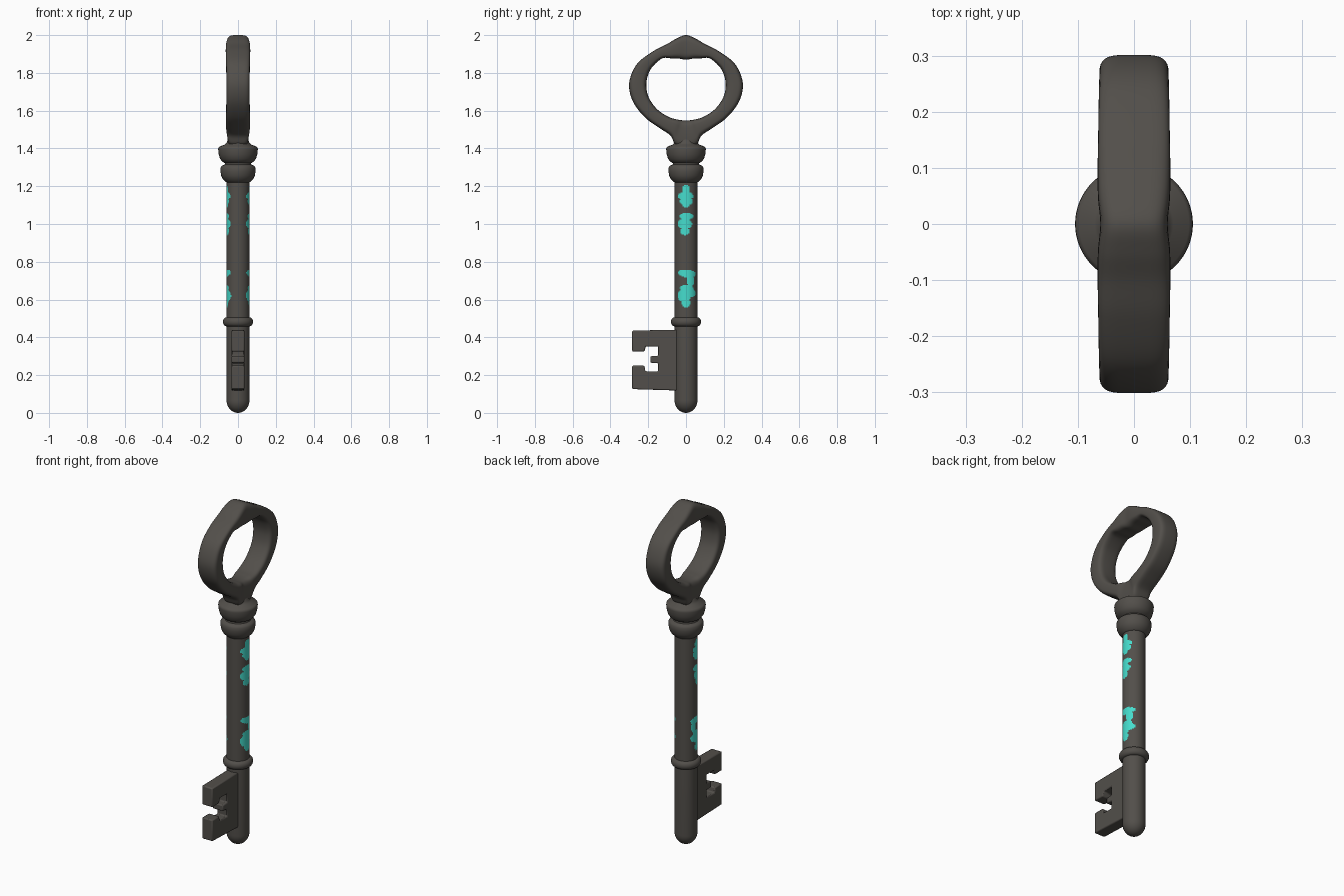
import bpy, bmesh, math
from mathutils import Vector

if "Cube" in bpy.data.objects:
    bpy.data.objects.remove(bpy.data.objects["Cube"])


def material(name, rgb):
    m = bpy.data.materials.new(name)
    m.diffuse_color = (*rgb, 1)
    m.use_nodes = True
    m.node_tree.nodes["Principled BSDF"].inputs["Base Color"].default_value = m.diffuse_color
    return m


iron = material("dark iron", (0.085, 0.078, 0.069))
patina = material("turquoise patina", (0.06, 0.72, 0.61))


def finish(bm, name, mats=(iron,), angle=40):
    bmesh.ops.recalc_face_normals(bm, faces=bm.faces)
    me = bpy.data.meshes.new(name)
    bm.to_mesh(me)
    bm.free()
    ob = bpy.data.objects.new(name, me)
    bpy.context.collection.objects.link(ob)
    for m in mats:
        me.materials.append(m)
    bpy.ops.object.select_all(action='DESELECT')
    bpy.context.view_layer.objects.active = ob
    ob.select_set(True)
    bpy.ops.object.shade_smooth_by_angle(angle=math.radians(angle))
    return ob


def skin(bm, rings, closed=False):
    # Bridge successive rings of vertices with quads
    rows = [[bm.verts.new(p) for p in r] for r in rings]
    n = len(rows[0])
    for k in range(len(rows) if closed else len(rows) - 1):
        a, b = rows[k], rows[(k + 1) % len(rows)]
        for j in range(n):
            bm.faces.new((a[j], a[(j + 1) % n], b[(j + 1) % n], b[j]))
    if not closed:
        bm.faces.new(rows[0])
        bm.faces.new(rows[-1])


def lathe(bm, profile, n=64):
    skin(bm, [[(r * math.cos(2 * math.pi * j / n), r * math.sin(2 * math.pi * j / n), z)
               for j in range(n)] for r, z in profile])


def smooth(p0, p1, p2, p3, t):
    # Catmull-Rom interpolation
    return 0.5 * (2 * p1 + (p2 - p0) * t + (2 * p0 - 5 * p1 + 4 * p2 - p3) * t * t
                  + (3 * p1 - p0 - 3 * p2 + p3) * t ** 3)


# Shaft with rounded tip
R = 0.061
bm = bmesh.new()
tip = [(max(R * math.sin(a), 0.002), 0.068 * (1 - math.cos(a)))
       for a in [math.pi / 2 * i / 10 for i in range(11)]]
steps = [(R, 0.5 + 0.74 * i / 130) for i in range(131)]
lathe(bm, tip + steps)

# Patina patches: unions of ellipses (y, z, half width, half height)
blobs = [(0, 1.18, 0.02, 0.026), (-0.002, 1.148, 0.043, 0.02), (0.002, 1.12, 0.034, 0.022),
         (0, 1.1, 0.02, 0.016),
         (0.002, 1.04, 0.036, 0.018), (-0.006, 1.0, 0.038, 0.028), (-0.006, 0.962, 0.025, 0.022),
         (0.012, 0.735, 0.04, 0.02), (-0.012, 0.742, 0.03, 0.016), (0.025, 0.7, 0.02, 0.03),
         (0.004, 0.66, 0.036, 0.016), (-0.01, 0.62, 0.034, 0.035), (0.015, 0.635, 0.036, 0.025),
         (0, 0.58, 0.022, 0.024)]
for f in bm.faces:
    c = f.calc_center_median()
    if abs(c.x) > 0.02:
        y, k = (c.y, 1) if c.x > 0 else (c.y + 0.012, 0.8)
        if any(((y - b[0]) / (b[2] * k)) ** 2 + ((c.z - b[1]) / b[3]) ** 2 < 1 for b in blobs):
            f.material_index = 1
finish(bm, "shaft", (iron, patina))

# Lower collar
bm = bmesh.new()
lathe(bm, [(0.055, 0.455)] + [(0.06 + 0.02 * math.sin(a), 0.482 - 0.024 * math.cos(a))
          for a in [math.pi * i / 12 for i in range(13)]] + [(0.055, 0.51)])
finish(bm, "lower_collar")

# Double upper collar with neck
bm = bmesh.new()
lathe(bm, [(0.058, 1.218), (0.068, 1.226), (0.08, 1.238), (0.089, 1.256), (0.093, 1.28),
           (0.092, 1.298), (0.086, 1.308), (0.071, 1.314), (0.069, 1.322), (0.083, 1.33),
           (0.095, 1.345), (0.102, 1.368), (0.105, 1.395), (0.104, 1.403), (0.098, 1.41),
           (0.07, 1.42), (0.06, 1.43), (0.054, 1.45), (0.05, 1.47)])
finish(bm, "upper_collar")

# Bow: paired outer and inner outline points with half thickness (y, z, y, z, x)
half = [(0, 2.0, 0, 1.87, 0.06), (0.05, 1.982, 0.04, 1.876, 0.064),
        (0.10, 1.953, 0.078, 1.877, 0.065), (0.17, 1.917, 0.125, 1.877, 0.064),
        (0.25, 1.858, 0.178, 1.832, 0.063), (0.29, 1.79, 0.203, 1.782, 0.062),
        (0.301, 1.72, 0.21, 1.728, 0.062), (0.277, 1.64, 0.195, 1.665, 0.062),
        (0.215, 1.562, 0.15, 1.605, 0.063), (0.14, 1.508, 0.09, 1.566, 0.064),
        (0.082, 1.468, 0.045, 1.553, 0.062), (0.056, 1.42, 0.02, 1.549, 0.056)]
other = [(-a, b, -c, d, x) for a, b, c, d, x in half[1:]][::-1]
pts = half + [(0, 1.40, 0, 1.548, 0.055)] + other
N, rings = len(pts), []


def spow(v, e=0.5):
    return math.copysign(abs(v) ** e, v)


for i in range(N):
    for s in range(6):
        q = [smooth(*[pts[(i + d) % N][c] for d in (-1, 0, 1, 2)], s / 6) for c in range(5)]
        o, n = Vector((0, q[0], q[1])), Vector((0, q[2], q[3]))
        ring = []
        for j in range(32):
            a = 2 * math.pi * j / 32
            p = (o + n) / 2 + (o - n) / 2 * spow(math.cos(a))
            p.x = q[4] * spow(math.sin(a))
            ring.append(p)
        rings.append(ring)
bm = bmesh.new()
skin(bm, rings, closed=True)
finish(bm, "bow", angle=60)

# Key bit: notched outline in y, z extruded along x
outline = [(-0.03, 0.44), (-0.285, 0.436), (-0.285, 0.325), (-0.22, 0.325), (-0.213, 0.352),
           (-0.147, 0.352), (-0.147, 0.302), (-0.188, 0.3), (-0.188, 0.265), (-0.147, 0.263),
           (-0.147, 0.22), (-0.215, 0.22), (-0.22, 0.25), (-0.285, 0.25),
           (-0.285, 0.126), (-0.03, 0.118)]
bm = bmesh.new()
face = bm.faces.new([bm.verts.new((-0.034, y, z)) for y, z in outline])
ext = bmesh.ops.extrude_face_region(bm, geom=[face])
bmesh.ops.translate(bm, vec=(0.068, 0, 0),
                    verts=[v for v in ext["geom"] if isinstance(v, bmesh.types.BMVert)])
bit = finish(bm, "key_bit", angle=35)
bev = bit.modifiers.new("soft edges", 'BEVEL')
bev.width, bev.segments = 0.006, 2
